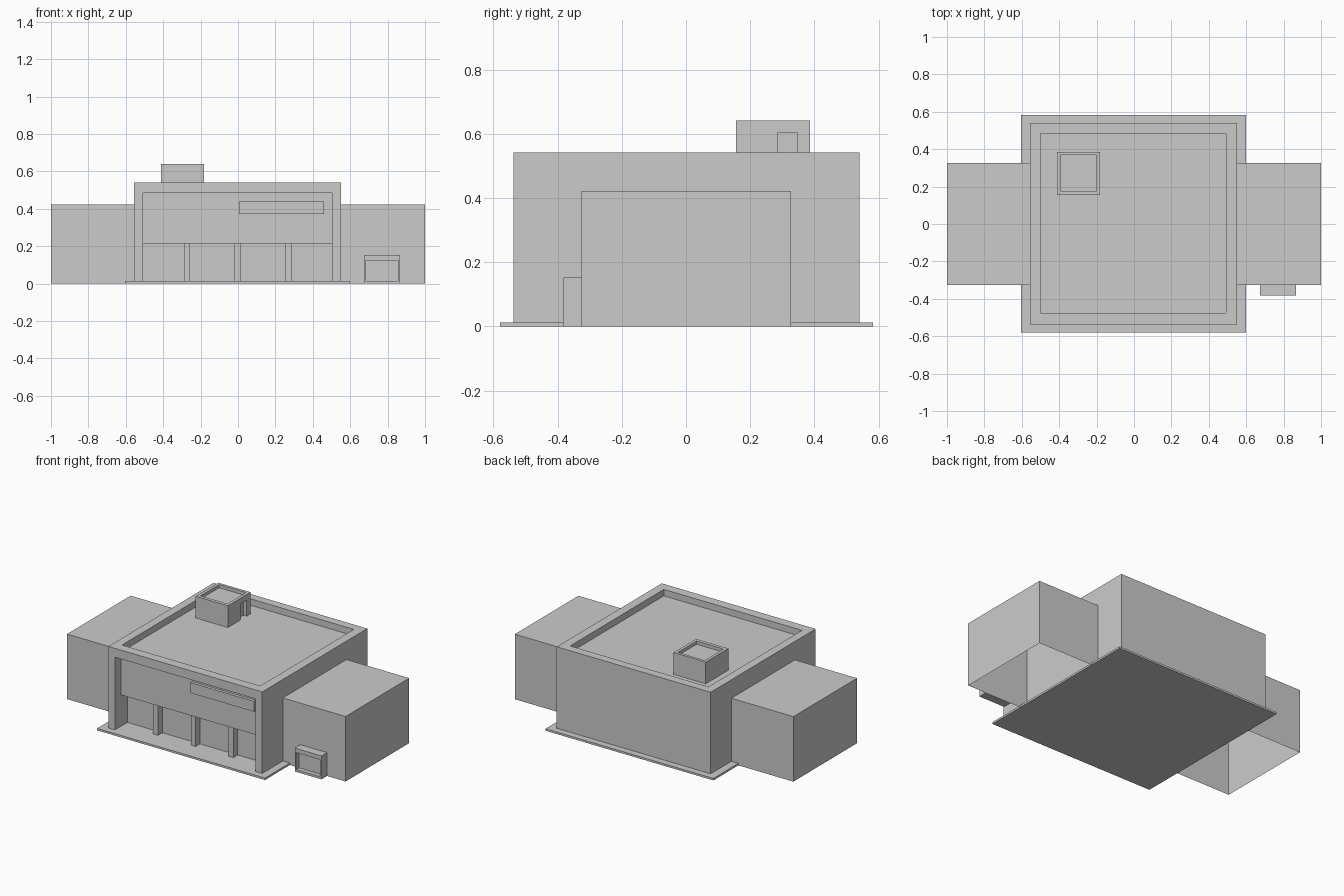
import bpy, bmesh

if "Cube" in bpy.data.objects:
    bpy.data.objects.remove(bpy.data.objects["Cube"])


def box(name, x, y, z, drop=()):
    """Box from (min, max) ranges; drop lists outward normals of faces left open."""
    bm = bmesh.new()
    bmesh.ops.create_cube(bm, size=1)
    for v in bm.verts:
        v.co = [r[0] if c < 0 else r[1] for c, r in zip(v.co, (x, y, z))]
    bm.normal_update()
    gone = [f for f in bm.faces if tuple(round(c) for c in f.normal) in drop]
    bmesh.ops.delete(bm, geom=gone, context='FACES')
    mesh = bpy.data.meshes.new(name)
    bm.to_mesh(mesh)
    bm.free()
    ob = bpy.data.objects.new(name, mesh)
    bpy.context.collection.objects.link(ob)
    return ob


def carve(ob, *ranges):
    """Cut box-shaped recesses out of a part."""
    for r in ranges:
        cutter = box("cutter", *r)
        cutter.hide_render = True
        mod = ob.modifiers.new("recess", 'BOOLEAN')
        mod.operation = 'DIFFERENCE'
        mod.solver = 'EXACT'
        mod.object = cutter
        bpy.context.view_layer.objects.active = ob
        bpy.ops.object.modifier_apply(modifier=mod.name)
        bpy.data.objects.remove(cutter)


# Ground slab
SLAB = 0.013
box("ground_slab", (-0.605, 0.6), (-0.58, 0.583), (0, SLAB))

# Main hall: roof well inside a parapet, stepped shopfront recess
hall = box("main_hall", (-0.555, 0.55), (-0.537, 0.54), (SLAB, 0.542))
carve(hall,
      ((-0.5, 0.492), (-0.475, 0.485), (0.5, 0.7)),
      ((-0.507, 0.502), (-0.7, -0.475), (-0.1, 0.484)))
# Deeper ground-floor recess below the fascia
carve(hall, ((-0.507, 0.502), (-0.7, -0.41), (-0.1, 0.216)))

# Shopfront pillars
for i, x in enumerate((-0.273, -0.003, 0.268)):
    box(f"pillar_{i + 1}", (x - 0.017, x + 0.017), (-0.455, -0.41), (SLAB, 0.216))

# Blank fascia sign board
box("sign_board", (0.005, 0.46), (-0.494, -0.475), (0.373, 0.44))

# Side wings, open underneath and against the hall
box("left_wing", (-1, -0.555), (-0.325, 0.327), (0, 0.422), drop=((0, 0, -1), (1, 0, 0)))
box("right_wing", (0.55, 1), (-0.325, 0.327), (0, 0.422), drop=((0, 0, -1), (-1, 0, 0)))

# Small framed bay on the right wing
bay = box("wing_bay", (0.675, 0.867), (-0.382, -0.325), (0, 0.152))
carve(bay, ((0.685, 0.856), (-0.5, -0.352), (0.015, 0.125)))

# Rooftop stair box with shallow roof well and a recessed door
stair = box("stair_box", (-0.412, -0.181), (0.155, 0.386), (0.5, 0.641))
carve(stair,
      ((-0.393, -0.2), (0.177, 0.368), (0.62, 0.8)),
      ((-0.205, 0), (0.285, 0.348), (0.4, 0.603)))
